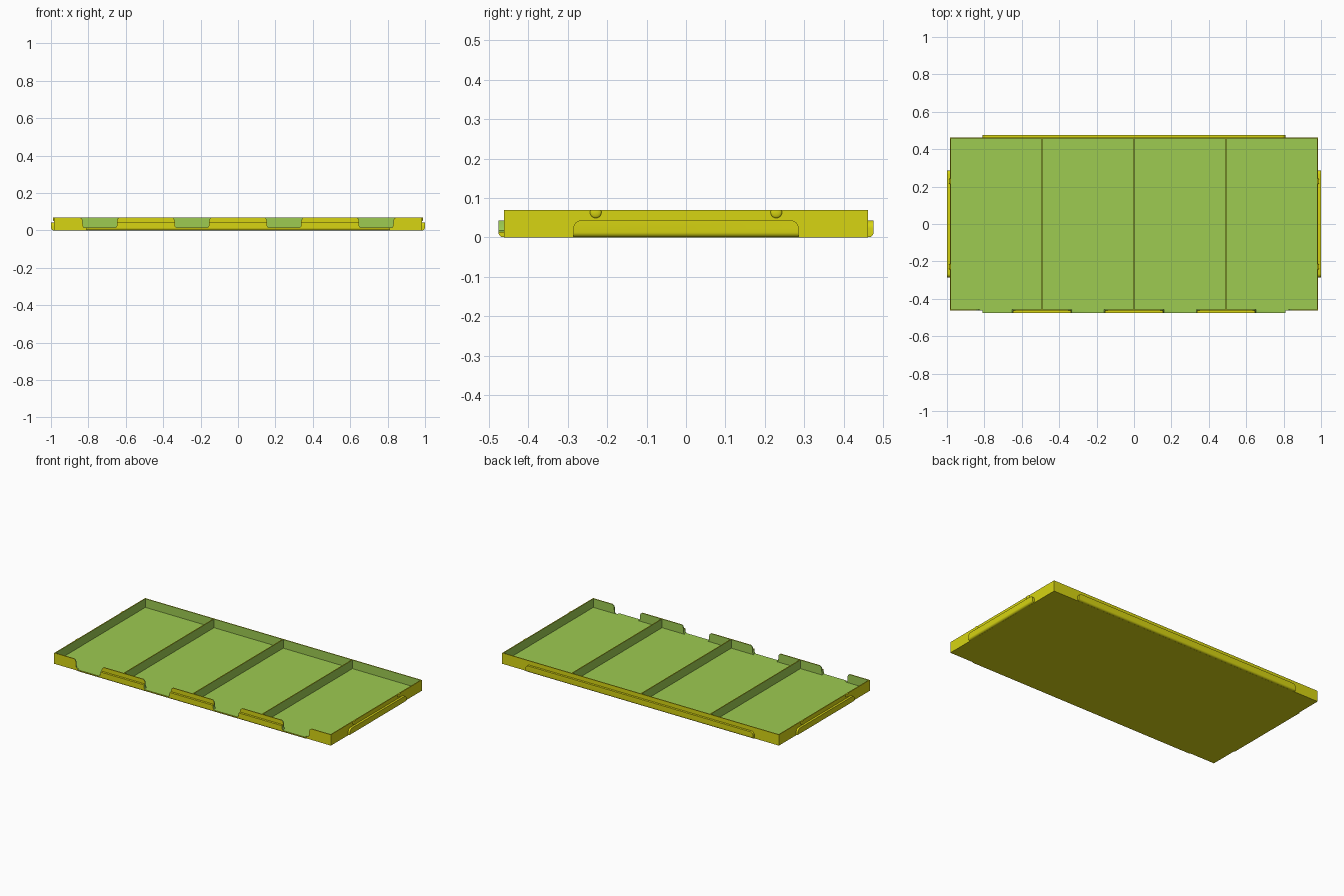
import bpy, bmesh, math
from mathutils import Matrix, Vector

if "Cube" in bpy.data.objects:
    bpy.data.objects.remove(bpy.data.objects["Cube"])

X, Y, H = 0.985, 0.462, 0.07      # tray half size and height
WALL, FLOOR, DEPTH = 0.006, 0.014, 0.014
CELL = 2 * X / 4


def material(name, rgb):
    m = bpy.data.materials.new(name)
    m.diffuse_color = (*rgb, 1)
    m.use_nodes = True
    m.node_tree.nodes["Principled BSDF"].inputs["Base Color"].default_value = m.diffuse_color
    return m


yellow = material("yellow", (0.68, 0.66, 0.006))
green = material("green", (0.337, 0.597, 0.083))


def finish(bm, name, mat):
    bmesh.ops.recalc_face_normals(bm, faces=bm.faces)
    me = bpy.data.meshes.new(name)
    bm.to_mesh(me)
    bm.free()
    ob = bpy.data.objects.new(name, me)
    bpy.context.collection.objects.link(ob)
    me.materials.append(mat)
    return ob


def box_bm(lo, hi):
    bm = bmesh.new()
    size = [b - a for a, b in zip(lo, hi)]
    mid = [(a + b) / 2 for a, b in zip(lo, hi)]
    bmesh.ops.create_cube(bm, size=1, matrix=Matrix.Translation(mid) @ Matrix.Diagonal((*size, 1)))
    return bm


def cut(ob, cutters):
    bpy.context.view_layer.objects.active = ob
    for c in cutters:
        mod = ob.modifiers.new("cut", 'BOOLEAN')
        mod.operation, mod.solver, mod.object = 'DIFFERENCE', 'EXACT', c
        mod.material_mode = 'TRANSFER'
        bpy.ops.object.modifier_apply(modifier=mod.name)


# Tray block
tray = finish(box_bm((-X, -Y, 0), (X, Y, H)), "tray", yellow)

# Four compartments, leaving thin walls and dividers
pockets = []
for i in range(4):
    a, b = -X + i * CELL, -X + (i + 1) * CELL
    a += WALL if i == 0 else WALL / 2
    b -= WALL if i == 3 else WALL / 2
    pockets.append(finish(box_bm((a, -Y + WALL, FLOOR), (b, Y - WALL, 0.1)), "pocket_cutter", green))

# Front openings with rounded corners
half = [(0.080, FLOOR), (0.087, 0.017), (0.091, 0.025), (0.092, 0.052),
        (0.096, 0.063), (0.106, H), (0.106, 0.1)]
outline = half + [(-x, z) for x, z in reversed(half)]
openings = []
for k in (-1.5, -0.5, 0.5, 1.5):
    bm = bmesh.new()
    f = bm.faces.new([bm.verts.new((k * CELL + x, -Y - 0.05, z)) for x, z in outline])
    ext = bmesh.ops.extrude_face_region(bm, geom=[f])["geom"]
    bmesh.ops.translate(bm, verts=[v for v in ext if isinstance(v, bmesh.types.BMVert)],
                        vec=(0, 0.05 + WALL + 0.004, 0))
    openings.append(finish(bm, "opening_cutter", green))

cut(tray, pockets + openings)


# Grip rails: rounded upper corners and a rounded lower outer edge
def rail(name, half_len, wall, angle):
    bm = box_bm((-half_len, -wall - DEPTH, 0.0004), (half_len, -wall + 0.003, 0.043))
    corners, lower = [], []
    for e in bm.edges:
        m = (e.verts[0].co + e.verts[1].co) / 2
        if abs(m.x) > half_len - 0.001 and m.z > 0.04:
            corners.append(e)
        elif m.y < -wall - DEPTH + 0.001 and m.z < 0.01:
            lower.append(e)
    bmesh.ops.bevel(bm, geom=corners, offset=0.02, segments=6, profile=0.5, affect='EDGES')
    lower = [e for e in bm.edges if all(v.co.z < 0.01 and v.co.y < -wall - DEPTH + 0.001 for v in e.verts)]
    bmesh.ops.bevel(bm, geom=lower, offset=0.0125, segments=6, profile=0.5, affect='EDGES')
    bmesh.ops.rotate(bm, verts=bm.verts, cent=(0, 0, 0), matrix=Matrix.Rotation(angle, 3, 'Z'))
    return finish(bm, name, yellow)


front = rail("front_rail", 0.81, Y, 0)
cut(front, openings)
rails = [front, rail("back_rail", 0.81, Y, math.pi),
         rail("right_rail", 0.286, X, math.pi / 2),
         rail("left_rail", 0.286, X, -math.pi / 2)]

# Small locating bumps near the top of the end walls
bumps = []
for sx in (-1, 1):
    for sy in (-1, 1):
        bm = bmesh.new()
        bmesh.ops.create_uvsphere(bm, u_segments=16, v_segments=10, radius=0.0145)
        bmesh.ops.scale(bm, vec=(0.35, 1, 1), verts=bm.verts)
        bmesh.ops.translate(bm, vec=(sx * X, sy * 0.229, 0.0635), verts=bm.verts)
        for co, no in (((0, 0, H - 0.0003), (0, 0, 1)),
                       ((sx * (X - 0.003), 0, 0), (-sx, 0, 0))):
            r = bmesh.ops.bisect_plane(bm, geom=bm.verts[:] + bm.edges[:] + bm.faces[:],
                                       plane_co=co, plane_no=no, clear_outer=True)
            edges = [e for e in r["geom_cut"] if isinstance(e, bmesh.types.BMEdge)]
            bmesh.ops.holes_fill(bm, edges=edges)
        bumps.append(finish(bm, "locating_bump", yellow))

for c in pockets + openings:
    bpy.data.objects.remove(c)

# Smooth the curved parts, keeping edges sharp
bpy.ops.object.select_all(action='DESELECT')
for ob in rails + bumps:
    ob.select_set(True)
bpy.context.view_layer.objects.active = front
bpy.ops.object.shade_smooth_by_angle(angle=math.radians(35))
